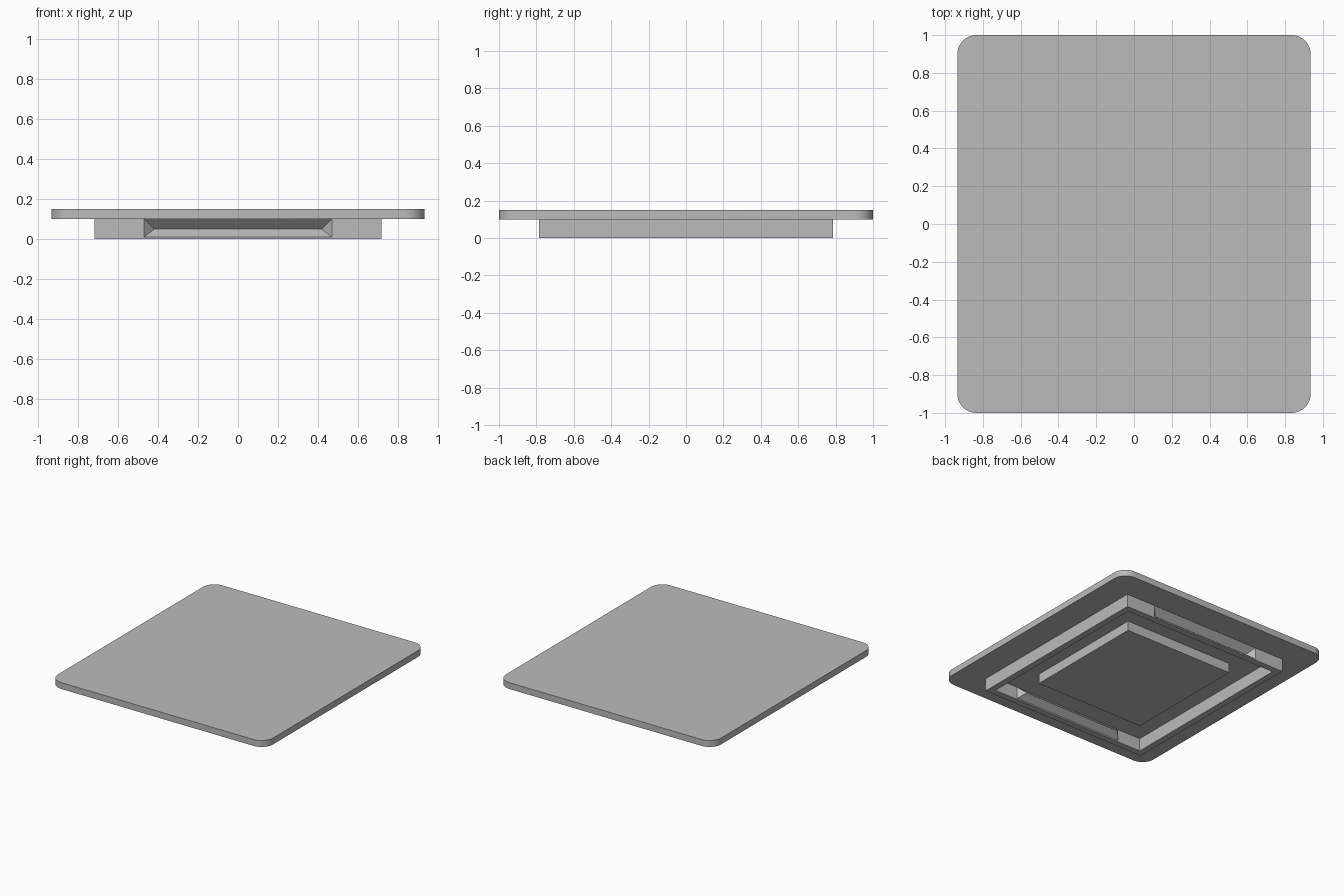
import bpy
import bmesh
import math
from mathutils import Vector

cube = bpy.data.objects.get("Cube")
if cube:
    bpy.data.objects.remove(cube, do_unlink=True)

# One grey for the whole model
GREY = (0.5, 0.5, 0.5, 1)
grey = bpy.data.materials.new("plain grey")
grey.use_nodes = True
grey.diffuse_color = GREY
grey.node_tree.nodes["Principled BSDF"].inputs["Base Color"].default_value = GREY

PLATE_Z, TOP_Z = 0.1, 0.15      # underside and top of the plate
RIM_X, RIM_Y = 0.72, 0.785      # outer half sizes of the rim
WALL = 0.05                     # rim wall thickness


def finish(bm, name):
    bmesh.ops.recalc_face_normals(bm, faces=bm.faces)
    mesh = bpy.data.meshes.new(name)
    bm.to_mesh(mesh)
    bm.free()
    mesh.materials.append(grey)
    obj = bpy.data.objects.new(name, mesh)
    bpy.context.collection.objects.link(obj)
    return obj


def box(low, high):
    low, high = Vector(low), Vector(high)
    bm = bmesh.new()
    bmesh.ops.create_cube(bm, size=1)
    bmesh.ops.scale(bm, vec=high - low, verts=bm.verts)
    bmesh.ops.translate(bm, vec=(low + high) / 2, verts=bm.verts)
    return bm


# Top plate with rounded corners
bm = box((-0.935, -1, PLATE_Z), (0.935, 1, TOP_Z))
uprights = [e for e in bm.edges
            if abs(e.verts[0].co.z - e.verts[1].co.z) > 0.01]
bmesh.ops.bevel(bm, geom=uprights, offset=0.1, segments=10,
                profile=0.5, affect='EDGES')
plate = finish(bm, "top_plate")
bpy.ops.object.select_all(action='DESELECT')
plate.select_set(True)
bpy.context.view_layer.objects.active = plate
bpy.ops.object.shade_smooth_by_angle(angle=math.radians(30))

# Raised pad under the middle of the plate
finish(box((-0.47, -0.495, 0.025), (0.47, 0.495, PLATE_Z)), "underside_pad")

# Plain side walls of the rim
for side, name in ((1, "left"), (-1, "right")):
    xs = sorted((side * (RIM_X - WALL), side * RIM_X))
    finish(box((xs[0], WALL - RIM_Y, 0), (xs[1], RIM_Y - WALL, PLATE_Z)),
           name + "_rim_wall")


# Front and back walls, each folded inward into a long grip groove
def grip_wall(side, name):
    end, tip, lip, mid, depth = 0.47, 0.42, 0.01, 0.05, 0.05
    bm = bmesh.new()

    def vert(x, z, inset=0):
        return bm.verts.new((x, side * (RIM_Y - inset), z))

    ends = []
    for s in (-1, 1):
        outer_low, outer_top = vert(s * RIM_X, 0), vert(s * RIM_X, PLATE_Z)
        low, edge, top = (vert(s * end, z) for z in (0, lip, PLATE_Z))
        ridge = vert(s * tip, mid, depth)
        bm.faces.new((outer_low, low, edge, top, outer_top))
        bm.faces.new((edge, ridge, top))
        ends.append((low, edge, ridge, top))
    a, b = ends
    for i in range(3):
        bm.faces.new((a[i], b[i], b[i + 1], a[i + 1]))
    # Thicken the folded sheet towards the middle
    sheet = bm.faces[:]
    copy = bmesh.ops.extrude_face_region(bm, geom=sheet, use_keep_orig=True)
    moved = [g for g in copy["geom"] if isinstance(g, bmesh.types.BMVert)]
    bmesh.ops.translate(bm, vec=(0, -side * WALL, 0), verts=moved)
    finish(bm, name)


grip_wall(-1, "front_grip_wall")
grip_wall(1, "back_grip_wall")
